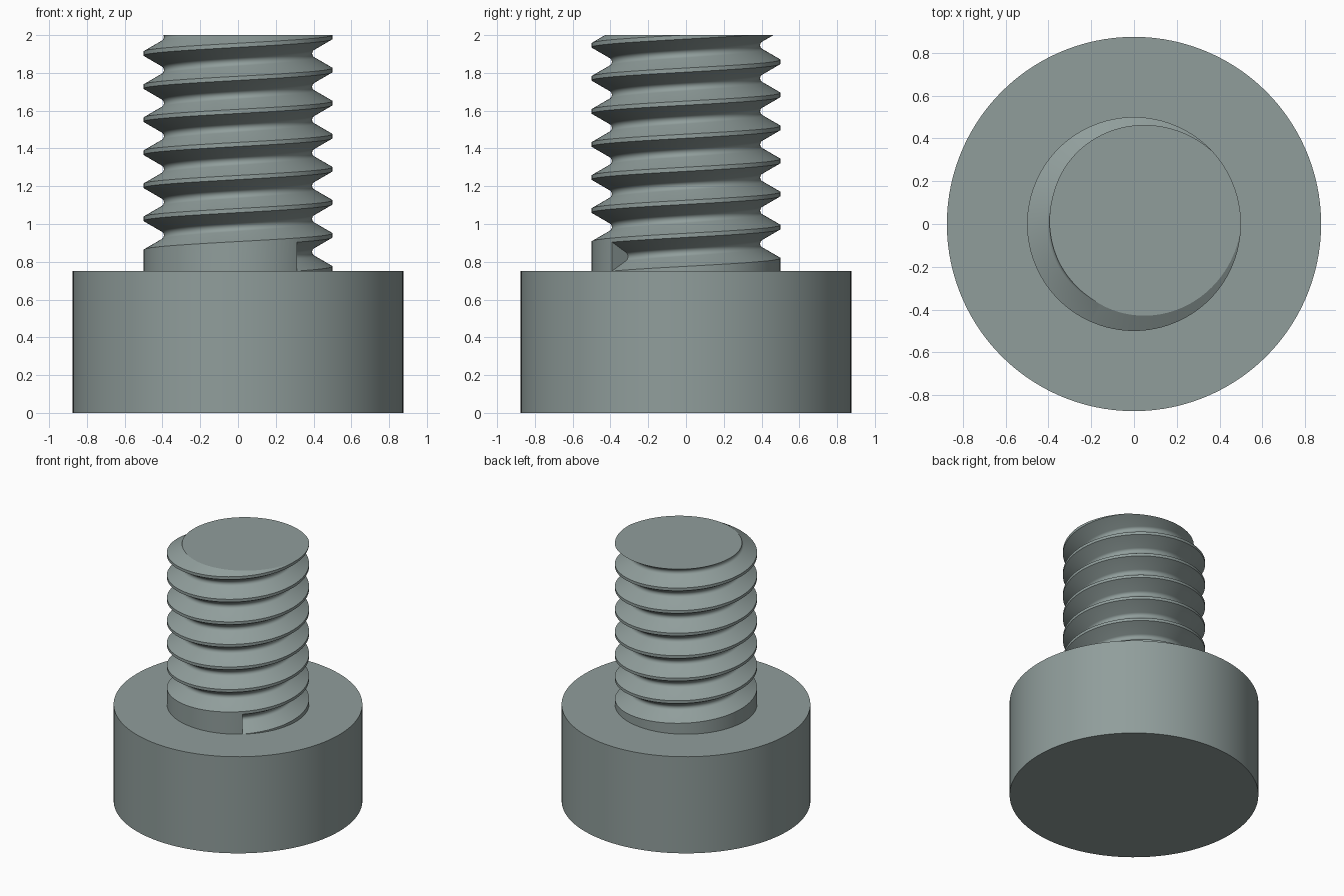
import bpy
import bmesh
from math import sin, cos, pi, radians, tan

HEAD_RADIUS, HEAD_TOP = 0.875, 0.75
RADIUS, TOP = 0.5, 2.0
PITCH = 0.175
GROOVE_Z = 0.8525             # groove centre height on the +x side
START = radians(-51.5)        # angle where the groove begins
TURNS, STEPS = 8, 120

cube = bpy.data.objects.get("Cube")
if cube:
    bpy.data.objects.remove(cube, do_unlink=True)

steel = bpy.data.materials.new("grey steel")
steel.use_nodes = True
colour = (0.28, 0.34, 0.33, 1)
steel.diffuse_color = colour
steel.node_tree.nodes["Principled BSDF"].inputs["Base Color"].default_value = colour


def cylinder(name, radius, bottom, top):
    bpy.ops.mesh.primitive_cylinder_add(
        vertices=STEPS, radius=radius, depth=top - bottom,
        location=(0, 0, (top + bottom) / 2))
    obj = bpy.context.object
    obj.name = name
    obj.data.materials.append(steel)
    return obj


def groove_profile():
    """60 degree V with a rounded root, as (radius, height) pairs."""
    half = PITCH * 7 / 16
    fillet = PITCH * 0.1443
    centre = RADIUS - half / tan(radians(30)) + 2 * fillet
    arc = [radians(-60 + 15 * i) for i in range(9)]
    root = [(centre - fillet * cos(a), fillet * sin(a)) for a in arc]
    outer = RADIUS + 0.03
    return [(outer, -half), (RADIUS, -half), *root, (RADIUS, half), (outer, half)]


def thread_cutter():
    """Sweep the groove profile along a right-hand helix."""
    bm = bmesh.new()
    rings = []
    for i in range(TURNS * STEPS + 1):
        a = START + 2 * pi * i / STEPS
        lift = GROOVE_Z + PITCH * a / (2 * pi)
        rings.append([bm.verts.new((r * cos(a), r * sin(a), lift + h))
                      for r, h in groove_profile()])
    count = len(rings[0])
    for near, far in zip(rings, rings[1:]):
        for j in range(count):
            k = (j + 1) % count
            bm.faces.new((near[j], near[k], far[k], far[j]))
    bm.faces.new(rings[0])
    bm.faces.new(rings[-1])
    bmesh.ops.recalc_face_normals(bm, faces=bm.faces)
    mesh = bpy.data.meshes.new("thread_cutter")
    bm.to_mesh(mesh)
    bm.free()
    mesh.materials.append(steel)
    obj = bpy.data.objects.new("thread_cutter", mesh)
    bpy.context.collection.objects.link(obj)
    obj.hide_render = True
    return obj


# Head, and a shank sunk slightly into it
head = cylinder("head", HEAD_RADIUS, 0, HEAD_TOP)
shank = cylinder("threaded_shank", RADIUS, HEAD_TOP - 0.03, TOP)

# Cut the thread into the shank
cutter = thread_cutter()
cut = shank.modifiers.new("thread", 'BOOLEAN')
cut.operation = 'DIFFERENCE'
cut.solver = 'EXACT'
cut.object = cutter
bpy.context.view_layer.objects.active = shank
bpy.ops.object.modifier_apply(modifier=cut.name)
bpy.data.objects.remove(cutter, do_unlink=True)

# Smooth sides with crisp rims and crests
for obj in (head, shank):
    bpy.ops.object.select_all(action='DESELECT')
    obj.select_set(True)
    bpy.context.view_layer.objects.active = obj
    bpy.ops.object.shade_smooth_by_angle(angle=radians(30))
